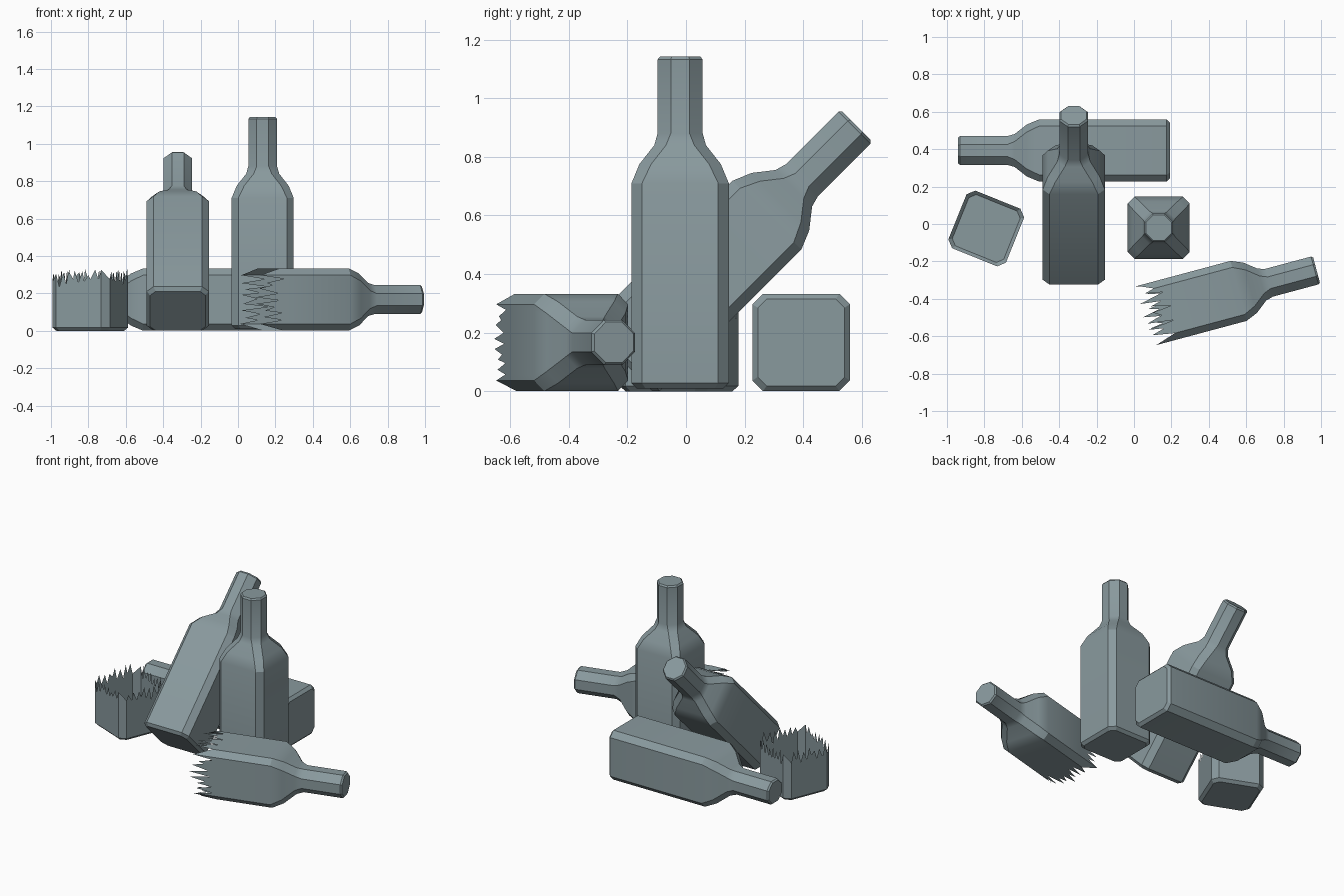
import bpy
import bmesh
import random
from math import radians
from mathutils import Matrix, Vector

random.seed(7)
cube = bpy.data.objects.get("Cube")
if cube:
    bpy.data.objects.remove(cube, do_unlink=True)

# One dull grey-blue glass colour
glass = bpy.data.materials.new("grey_blue_glass")
glass.use_nodes = True
colour = (0.25, 0.32, 0.34, 1)
glass.diffuse_color = colour
glass.node_tree.nodes["Principled BSDF"].inputs["Base Color"].default_value = colour

HALF, CUT = 0.166, 0.036
LENGTH = 1.132
# Cross-sections from base to mouth: height, half width, corner cut
BASE = [(0, 0.148, 0.030), (0.018, HALF, CUT)]
TOP = [(0.70, HALF, CUT), (0.765, 0.139, 0.040), (0.83, 0.088, 0.040),
       (0.87, 0.077, 0.045), (1.122, 0.077, 0.045), (LENGTH, 0.069, 0.040)]


def section(z, half, cut, n):
    """Square with cut corners, n points along each flat side."""
    points = []
    for quarter in range(4):
        turn = Matrix.Rotation(radians(90 * quarter), 3, 'Z')
        for i in range(n):
            y = (half - cut) * (2 * i / (n - 1) - 1)
            points.append(turn @ Vector((half, y, z)))
    return points


def jagged(low, high, n):
    """Broken rim: alternating teeth of uneven height, leaning sideways."""
    points = section(0, HALF, CUT, n)
    around = len(points)
    lean = [random.uniform(-0.35, 0.35) for _ in points]
    rim = []
    for i, p in enumerate(points):
        side = i % n
        q = p.copy()
        if 0 < side < n - 1:
            q += (points[(i + 1) % around] - p) * lean[i]
        reach = random.uniform(0.6, 1.0) if i % 2 else random.uniform(0.0, 0.45)
        q.z = low + (high - low) * reach
        rim.append(q)
    return rim


def build(name, rings, matrix, cap_bottom=True, cap_top=True):
    bm = bmesh.new()
    loops = [[bm.verts.new(p) for p in ring] for ring in rings]
    count = len(loops[0])
    for a, b in zip(loops, loops[1:]):
        for i in range(count):
            j = (i + 1) % count
            bm.faces.new((a[i], a[j], b[j], b[i]))
    if cap_bottom:
        bm.faces.new(loops[0][::-1])
    if cap_top:
        bm.faces.new(loops[-1])
    mesh = bpy.data.meshes.new(name)
    bm.to_mesh(mesh)
    bm.free()
    mesh.materials.append(glass)
    obj = bpy.data.objects.new(name, mesh)
    bpy.context.collection.objects.link(obj)
    obj.matrix_world = matrix
    bpy.ops.object.select_all(action='DESELECT')
    obj.select_set(True)
    bpy.context.view_layer.objects.active = obj
    bpy.ops.object.shade_smooth_by_angle(angle=radians(30))
    return obj


def place(x, y, z, axis='Z', degrees=0):
    return Matrix.Translation((x, y, z)) @ Matrix.Rotation(radians(degrees), 4, axis)


# Whole bottles: standing, leaning backwards, lying on its side
whole = [section(*r, 2) for r in BASE + TOP]
build("standing_bottle", whole, place(0.132, -0.02, 0.01))
build("leaning_bottle", whole, place(-0.322, -0.219, 0.106, 'X', -45))
build("lying_bottle", whole, place(0.192, 0.393, 0.167, 'Y', -90))

# Broken bottle: open jagged bottom half
TEETH = 15
base = [section(*r, TEETH) for r in BASE]
base.append(section(0.20, HALF, CUT, TEETH))
base.append(jagged(0.235, 0.335, TEETH))
build("broken_base", base, place(-0.79, -0.024, 0.0, 'Z', -22), cap_top=False)

# Broken bottle: neck half lying on its side
neck = [jagged(0.34, 0.17, TEETH), section(0.36, HALF, CUT, TEETH)]
neck += [section(*r, TEETH) for r in TOP]
heading = Matrix.Rotation(radians(15), 4, 'Z')
tip = Vector((0.976, -0.246, 0.167))
start = tip - heading @ Vector((LENGTH, 0, 0))
build("broken_neck", neck,
      Matrix.Translation(start) @ heading @ Matrix.Rotation(radians(90), 4, 'Y'),
      cap_bottom=False)
